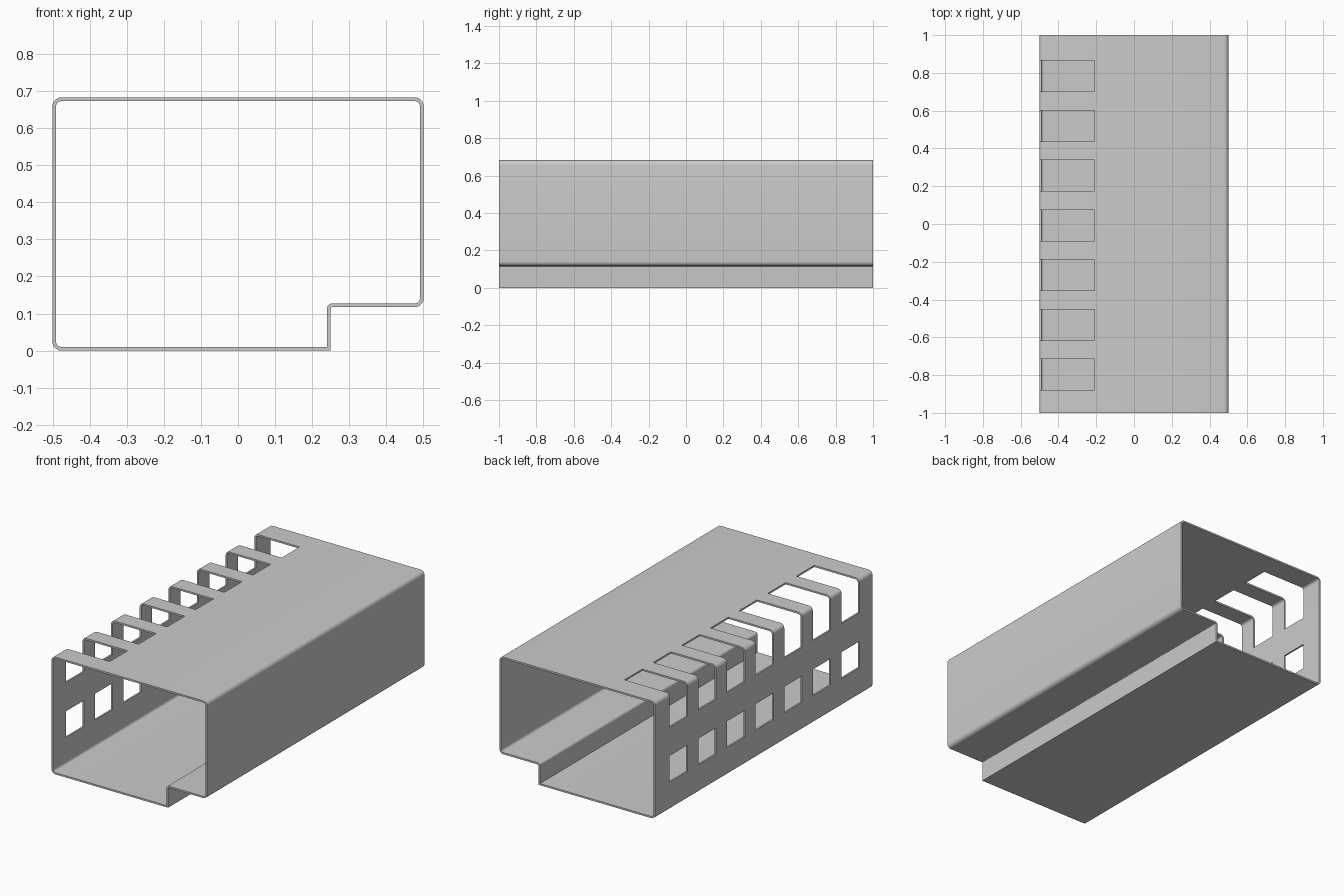
import bpy, bmesh, math
from mathutils import Vector

if "Cube" in bpy.data.objects:
    bpy.data.objects.remove(bpy.data.objects["Cube"])

SEG = 8
T = 0.01          # wall thickness


def rounded(corners):
    """Closed 2D outline with each (x, z, radius) corner filleted."""
    pts, n = [], len(corners)
    for i, (x, z, r) in enumerate(corners):
        p = Vector((x, z))
        a = (Vector(corners[i - 1][:2]) - p).normalized()
        b = (Vector(corners[(i + 1) % n][:2]) - p).normalized()
        centre = p + (a + b) * r
        for k in range(SEG + 1):
            t = k / SEG * math.pi / 2
            pts.append(centre - b * r * math.cos(t) - a * r * math.sin(t))
    return pts


def make_object(name, bm):
    bmesh.ops.recalc_face_normals(bm, faces=bm.faces)
    me = bpy.data.meshes.new(name)
    bm.to_mesh(me)
    bm.free()
    ob = bpy.data.objects.new(name, me)
    bpy.context.collection.objects.link(ob)
    return ob


# Folded sheet channel: outer and inner outlines joined into a tube
H, W, NX, NZ = 0.683, 0.501, 0.25, 0.117
R, r = 0.025, 0.015
e = 0.0006
outer = rounded([(-W, 0, R), (NX, 0, e), (NX, NZ, 0.004),
                 (W, NZ, R), (W, H, R), (-W, H, R)])
inner = rounded([(-W + T, T, r), (NX - T, T, e), (NX - T, NZ + T, 0.014),
                 (W - T, NZ + T, r), (W - T, H - T, r), (-W + T, H - T, r)])
bm = bmesh.new()
rings = [[bm.verts.new((p.x, y, p.y)) for p in pts]
         for pts, y in ((outer, -1), (outer, 1), (inner, 1), (inner, -1))]
for k in range(4):
    a, b = rings[k], rings[(k + 1) % 4]
    for i in range(len(a)):
        j = (i + 1) % len(a)
        bm.faces.new((a[i], a[j], b[j], b[i]))
channel = make_object("channel_housing", bm)

# Vent cutters: slots wrapping the top left edge and windows below them
bm = bmesh.new()


def box(x0, x1, y0, y1, z0, z1):
    vs = bmesh.ops.create_cube(bm, size=1)["verts"]
    for v in vs:
        v.co = ((x0 + x1) / 2 + v.co.x * (x1 - x0),
                (y0 + y1) / 2 + v.co.y * (y1 - y0),
                (z0 + z1) / 2 + v.co.z * (z1 - z0))


for i in range(-3, 4):
    y = -0.007 + 0.2635 * i
    box(-0.6, -0.21, y - 0.082, y + 0.082, 0.485, 0.8)
    box(-0.6, -0.4, y - 0.082, y + 0.082, 0.165, 0.318)
cutter = make_object("vent_cutter", bm)
cutter.hide_render = True

# Cut the vents and smooth the bends
mod = channel.modifiers.new("vents", "BOOLEAN")
mod.object = cutter
mod.operation = "DIFFERENCE"
mod.solver = "EXACT"
bpy.context.view_layer.objects.active = channel
channel.select_set(True)
bpy.ops.object.modifier_apply(modifier=mod.name)
bpy.data.objects.remove(cutter)
bpy.ops.object.shade_smooth_by_angle(angle=math.radians(30))
